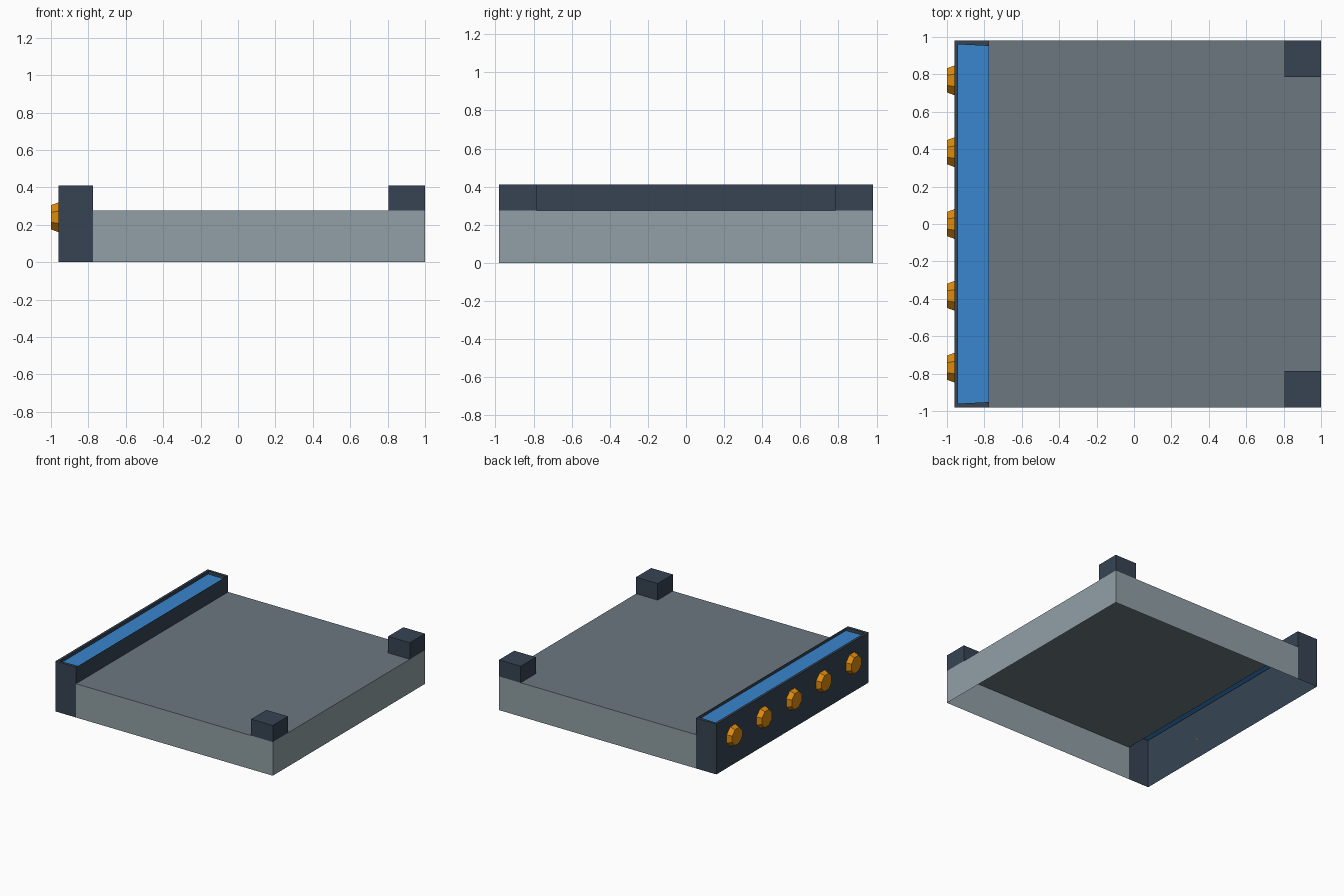
import bpy, bmesh, math
from mathutils import Matrix

if "Cube" in bpy.data.objects:
    bpy.data.objects.remove(bpy.data.objects["Cube"])


def material(name, rgb):
    m = bpy.data.materials.new(name)
    lin = [(c / 255 / 12.92) if c < 11 else ((c / 255 + 0.055) / 1.055) ** 2.4 for c in rgb]
    m.diffuse_color = (*lin, 1)
    m.use_nodes = True
    m.node_tree.nodes["Principled BSDF"].inputs["Base Color"].default_value = m.diffuse_color
    return m


side_grey = material("light grey sides", (145, 160, 166))
top_grey = material("slate grey top", (108, 119, 128))
navy = material("dark navy", (55, 68, 84))
blue = material("blue", (56, 134, 205))
orange = material("orange", (218, 138, 12))


def finish(name, bm, *mats):
    me = bpy.data.meshes.new(name)
    bm.to_mesh(me)
    bm.free()
    for m in mats:
        me.materials.append(m)
    ob = bpy.data.objects.new(name, me)
    bpy.context.collection.objects.link(ob)
    return ob


def box(x0, x1, y0, y1, z0, z1, drop):
    """Box shell; drop(normal) picks the open sides."""
    bm = bmesh.new()
    bmesh.ops.create_cube(bm, size=1)
    for v in bm.verts:
        v.co = (x1 if v.co.x > 0 else x0, y1 if v.co.y > 0 else y0, z1 if v.co.z > 0 else z0)
    bm.normal_update()
    bmesh.ops.delete(bm, geom=[f for f in bm.faces if drop(f.normal)], context='FACES')
    return bm


W = 0.98            # half width in y
XB = -0.775         # joint between bar and tray
DECK, TOP = 0.275, 0.41

# Tray: hollow underneath and open towards the bar
bm = box(XB, 1, -W, W, 0, DECK, lambda n: n.z < -0.5 or n.x < -0.5)
for f in bm.faces:
    f.material_index = 1 if f.normal.z > 0.5 else 0
finish("tray", bm, side_grey, top_grey)

# Bar: hollow shell, its inner wall only stands above the deck
bm = box(-0.96, XB, -W, W, 0, TOP, lambda n: n.z < -0.5 or n.x > 0.5)
top = [f for f in bm.faces if f.normal.z > 0.5]
bmesh.ops.inset_region(bm, faces=top, thickness=0.028, depth=0)
hole = bmesh.ops.extrude_face_region(bm, geom=top)
bmesh.ops.translate(bm, vec=(0, 0, -0.025), verts=[g for g in hole["geom"] if isinstance(g, bmesh.types.BMVert)])
for g in hole["geom"]:
    if isinstance(g, bmesh.types.BMFace):
        g.material_index = 1
bmesh.ops.delete(bm, geom=[f for f in top if f.is_valid], context='FACES')
bm.faces.new([bm.verts.new(c) for c in
              ((XB, -W, DECK), (XB, W, DECK), (XB, W, TOP), (XB, -W, TOP))])
finish("light_bar", bm, navy, blue)

# Corner posts
for label, s in (("front", -1), ("back", 1)):
    y0, y1 = sorted((s * 0.785, s * W))
    finish(label + "_post", box(0.805, 1, y0, y1, DECK, TOP, lambda n: n.z < -0.5), navy)

# Row of tapered eight-sided knobs on the bar
for i in range(5):
    bm = bmesh.new()
    bmesh.ops.create_cone(bm, cap_ends=True, segments=8, radius1=0.086, radius2=0.07, depth=0.04,
                          matrix=Matrix.Translation((-0.98, (i - 2) * 0.384, 0.24))
                          @ Matrix.Rotation(-math.pi / 2, 4, 'Y')
                          @ Matrix.Rotation(math.pi / 8, 4, 'Z'))
    finish(f"knob_{i + 1}", bm, orange)
